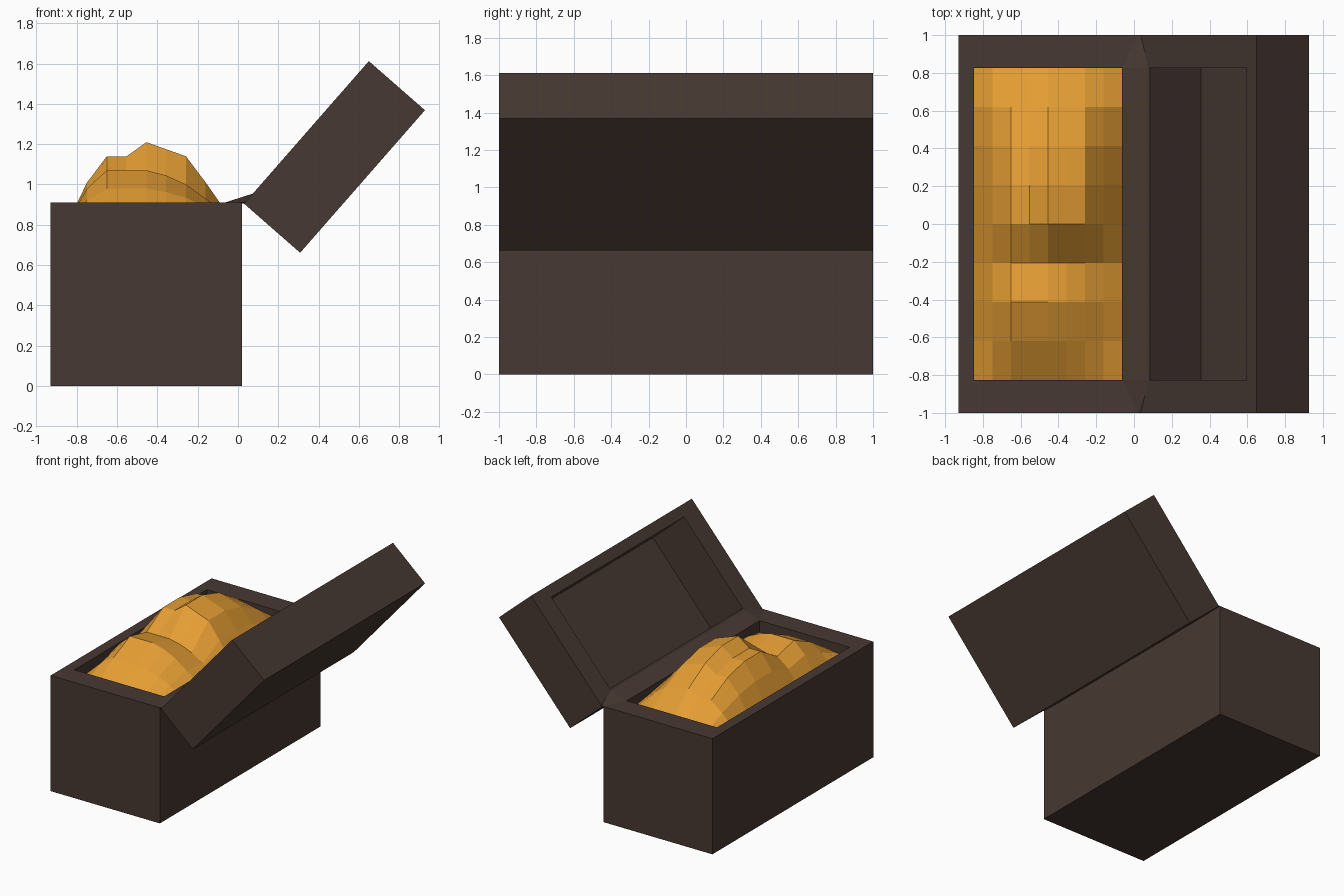
import bpy
import bmesh
import math
from mathutils import Matrix, Vector

cube = bpy.data.objects.get("Cube")
if cube:
    bpy.data.objects.remove(cube, do_unlink=True)


def make_material(name, rgb):
    mat = bpy.data.materials.new(name)
    mat.use_nodes = True
    mat.diffuse_color = (*rgb, 1)
    bsdf = mat.node_tree.nodes["Principled BSDF"]
    bsdf.inputs["Base Color"].default_value = (*rgb, 1)
    bsdf.inputs["Roughness"].default_value = 0.8
    return mat


def finish(bm, name, mat):
    bmesh.ops.recalc_face_normals(bm, faces=bm.faces)
    mesh = bpy.data.meshes.new(name)
    bm.to_mesh(mesh)
    bm.free()
    mesh.materials.append(mat)
    obj = bpy.data.objects.new(name, mesh)
    bpy.context.collection.objects.link(obj)
    return obj


def open_box(name, width, height, floor, matrix, mat):
    """Hollow box with its opening on local z = 0 and one long edge on local x = 0."""
    bm = bmesh.new()
    bmesh.ops.create_cube(bm, size=1)
    for v in bm.verts:
        v.co = Vector(((v.co.x + 0.5) * width, v.co.y * 2, (v.co.z - 0.5) * height))
    top = max(bm.faces, key=lambda f: f.calc_center_median().z)
    # First inset forms the rim, second one forms the walls and floor
    for depth in (0, floor - height):
        bmesh.ops.inset_individual(bm, faces=[top], thickness=0.01)
        for v in top.verts:
            v.co.x = RIM_X if v.co.x < width / 2 else width - RIM_X
            v.co.y = math.copysign(INNER_Y, v.co.y)
            v.co.z = depth
    bm.transform(matrix)
    return finish(bm, name, mat)


RIM_X, INNER_Y = 0.083, 0.825
wood = make_material("dark brown wood", (0.062, 0.040, 0.032))
gold = make_material("gold", (0.78, 0.34, 0.034))

# Chest body and the lid tipped open beside it
open_box("chest_body", 0.95, 0.91, 0.02, Matrix.Translation((-0.93, 0, 0.91)), wood)
tilt = Matrix.Rotation(math.radians(-48.8), 4, "Y")
open_box("chest_lid", 0.94, 0.37, 0.01, Matrix.Translation((0.03, 0, 0.905)) @ tilt, wood)

# Hinge strip bridging the two rims, tapering to the ends
bm = bmesh.new()
for side in (-1, 1):
    for x, y, z in ((-0.063, INNER_Y, 0.911), (0.09, INNER_Y, 0.96),
                    (0.03, INNER_Y, 0.905), (0.02, 1, 0.911), (0.04, 1, 0.911)):
        bm.verts.new((x, y * side, z))
bmesh.ops.convex_hull(bm, input=bm.verts)
finish(bm, "hinge_strip", wood)

# Gold heap: a tall rear mound and a lower front mound, each a cross profile
# scaled along the length of the chest
rear = (0, 0.2, 0.33, 0.33, 0.40, 0.365, 0.33, 0.2, 0.06)
front = (0, 0.17, 0.26, 0.26, 0.26, 0.235, 0.19, 0.12, 0.05)
rows = ((front, 0.15), (front, 0.65), (front, 1), (front, 0.82),
        (rear, 1), (rear, 1), (rear, 0.85), (rear, 0.55), (rear, 0.12))
bm = bmesh.new()
grid = []
for j, (profile, scale) in enumerate(rows):
    y = INNER_Y * (j / 4 - 1)
    grid.append([bm.verts.new((-0.847 + 0.0981 * i, y, 0.81 + h * scale))
                 for i, h in enumerate(profile)])
for near, far in zip(grid, grid[1:]):
    for i in range(len(near) - 1):
        bm.faces.new((near[i], near[i + 1], far[i + 1], far[i]))
finish(bm, "gold_heap", gold)
